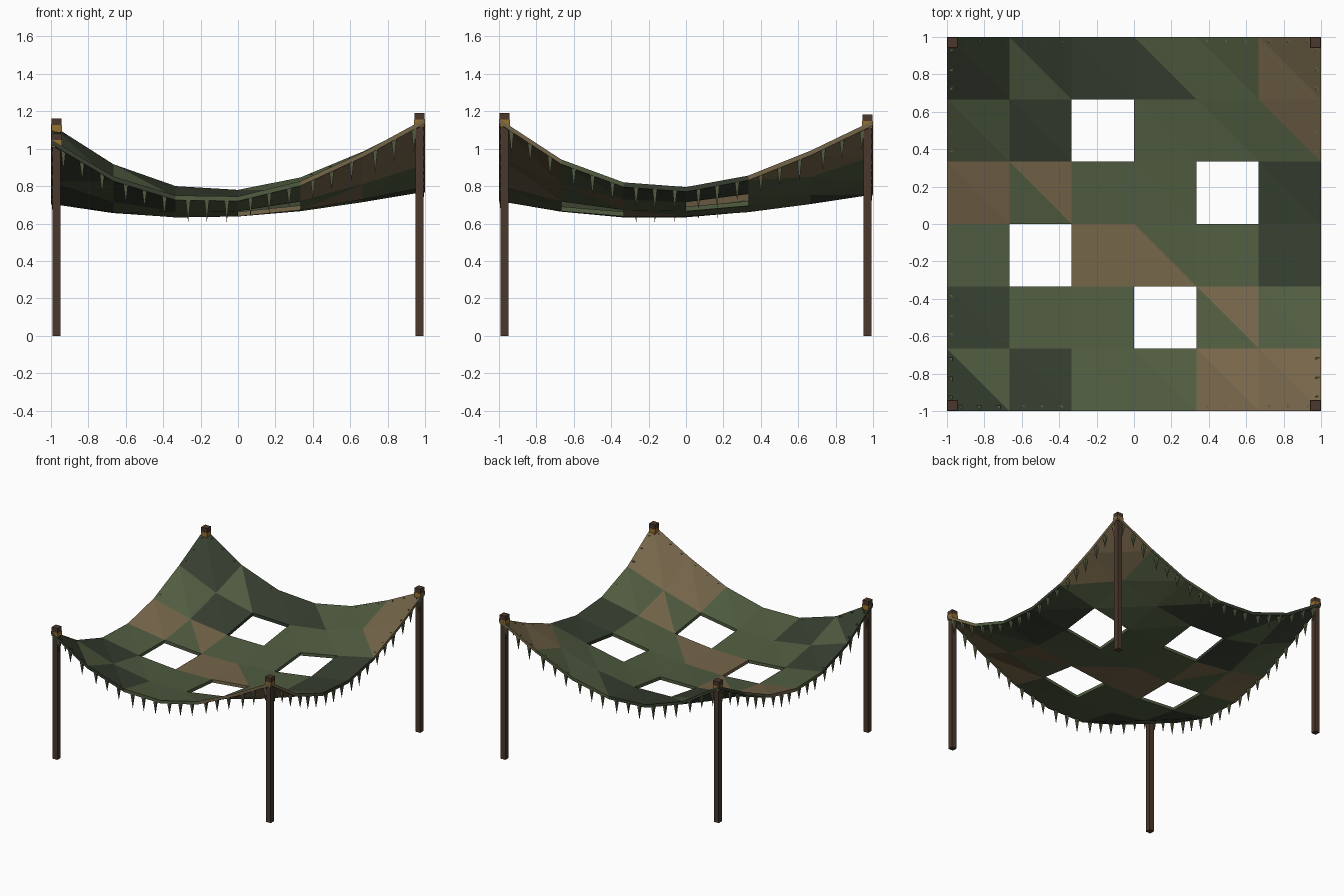
import bpy, bmesh, random
from mathutils import Vector

if "Cube" in bpy.data.objects:
    bpy.data.objects.remove(bpy.data.objects["Cube"])

random.seed(4)
N = 6
THICK = 0.025
CORNER = {(-1, -1): 1.05, (1, -1): 1.16, (-1, 1): 1.13, (1, 1): 1.15}
SAG = [0, .6, .935, 1, .825, .45, 0]          # sag profile across the cloth
# cloth patches, back row first: lower-left + upper-right triangle of each cell
PATCH = ["DD GD DD DG GG BB",
         "GG DD -- GG GG GB",
         "BB GB GG GG -- DD",
         "GG -- BB BG GG DD",
         "DD GG GG -- GB GG",
         "DG DD GG GG BB BB"]


def material(name, rgb):
    m = bpy.data.materials.new(name)
    m.diffuse_color = (*rgb, 1)
    m.use_nodes = True
    m.node_tree.nodes["Principled BSDF"].inputs["Base Color"].default_value = m.diffuse_color
    return m


CLOTH = {"D": material("dark green", (.038, .05, .03)),
         "G": material("green", (.083, .11, .053)),
         "B": material("tan", (.18, .132, .068))}
KEYS = list(CLOTH)
OLIVE = material("olive", (.1, .115, .06))
WOOD = material("wood", (.068, .04, .025))
ROPE = material("rope", (.3, .16, .03))


def finish(name, bm, mats):
    me = bpy.data.meshes.new(name)
    bm.to_mesh(me)
    bm.free()
    for m in mats:
        me.materials.append(m)
    ob = bpy.data.objects.new(name, me)
    bpy.context.collection.objects.link(ob)
    return ob


def profile(t):
    k = min(max((t + 1) * N / 2, 0), N - 1e-6)
    i = int(k)
    return SAG[i] + (SAG[i + 1] - SAG[i]) * (k - i)


def height(x, y):
    plane = sum(h * (1 + sx * x) * (1 + sy * y) / 4 for (sx, sy), h in CORNER.items())
    a, b = profile(x), profile(y)
    return plane - .36 * (a + b) + .26 * a * b


# sagging canopy with four square holes
bm = bmesh.new()
grid = [[bm.verts.new((x, y, height(x, y))) for x in [-1 + 2 * i / N for i in range(N + 1)]]
        for y in [-1 + 2 * j / N for j in range(N + 1)]]
for j, row in enumerate(reversed(PATCH)):
    for i, cell in enumerate(row.split()):
        if cell == "--":
            continue
        a, b, c, d = grid[j][i], grid[j][i + 1], grid[j + 1][i + 1], grid[j + 1][i]
        for tri, key in (((a, b, d), cell[0]), ((b, c, d), cell[1])):
            bm.faces.new(tri).material_index = KEYS.index(key)
# thickness: drop a copy and close the rims
top = bm.faces[:]
rims = [e for e in bm.edges if e.is_boundary]
low = {v: bm.verts.new(v.co - Vector((0, 0, THICK))) for v in bm.verts[:] if v.link_faces}
for e in rims:
    f = e.link_faces[0]
    lp = next(l for l in f.loops if l.edge == e)
    p, q = lp.vert, lp.link_loop_next.vert
    bm.faces.new((q, p, low[p], low[q])).material_index = f.material_index
for f in top:
    bm.faces.new([low[v] for v in reversed(f.verts)]).material_index = f.material_index
finish("canopy", bm, CLOTH.values())


# hanging fringe of spikes along each edge
def spike(bm, x, y):
    z = height(x, y) - .005
    r, length = .02, random.uniform(.11, .14)
    ring = [bm.verts.new((x + r * dx, y + r * dy, z))
            for dx, dy in ((.7, .7), (-.7, .7), (-.7, -.7), (.7, -.7))]
    tip = bm.verts.new((x, y, z - length))
    bm.faces.new(ring)
    for k in range(4):
        bm.faces.new((ring[(k + 1) % 4], ring[k], tip))


for name, place in (("front", lambda t: (t, -.985)), ("back", lambda t: (t, .985)),
                    ("left", lambda t: (-.985, t)), ("right", lambda t: (.985, t))):
    bm = bmesh.new()
    for i in range(N):
        for f in (.2, .5, .82):
            spike(bm, *place(-1 + (i + f) * 2 / N))
    finish(name + "_fringe", bm, [OLIVE])


# corner posts with rope lashing and cap
def box(name, x, y, z0, z1, w, mat):
    bm = bmesh.new()
    bmesh.ops.create_cube(bm, size=1)
    bmesh.ops.scale(bm, vec=(w, w, z1 - z0), verts=bm.verts)
    bmesh.ops.translate(bm, vec=(x, y, (z0 + z1) / 2), verts=bm.verts)
    finish(name, bm, [mat])


for (sx, sy), h in CORNER.items():
    tag = ("front" if sy < 0 else "back") + ("_left" if sx < 0 else "_right")
    x, y = sx * .97, sy * .97
    box(tag + "_post", x, y, 0, h, .044, WOOD)
    box(tag + "_lashing", x, y, h - .04, h - .003, .056, ROPE)
    box(tag + "_cap", x, y, h - .003, h + .032, .052, WOOD)
